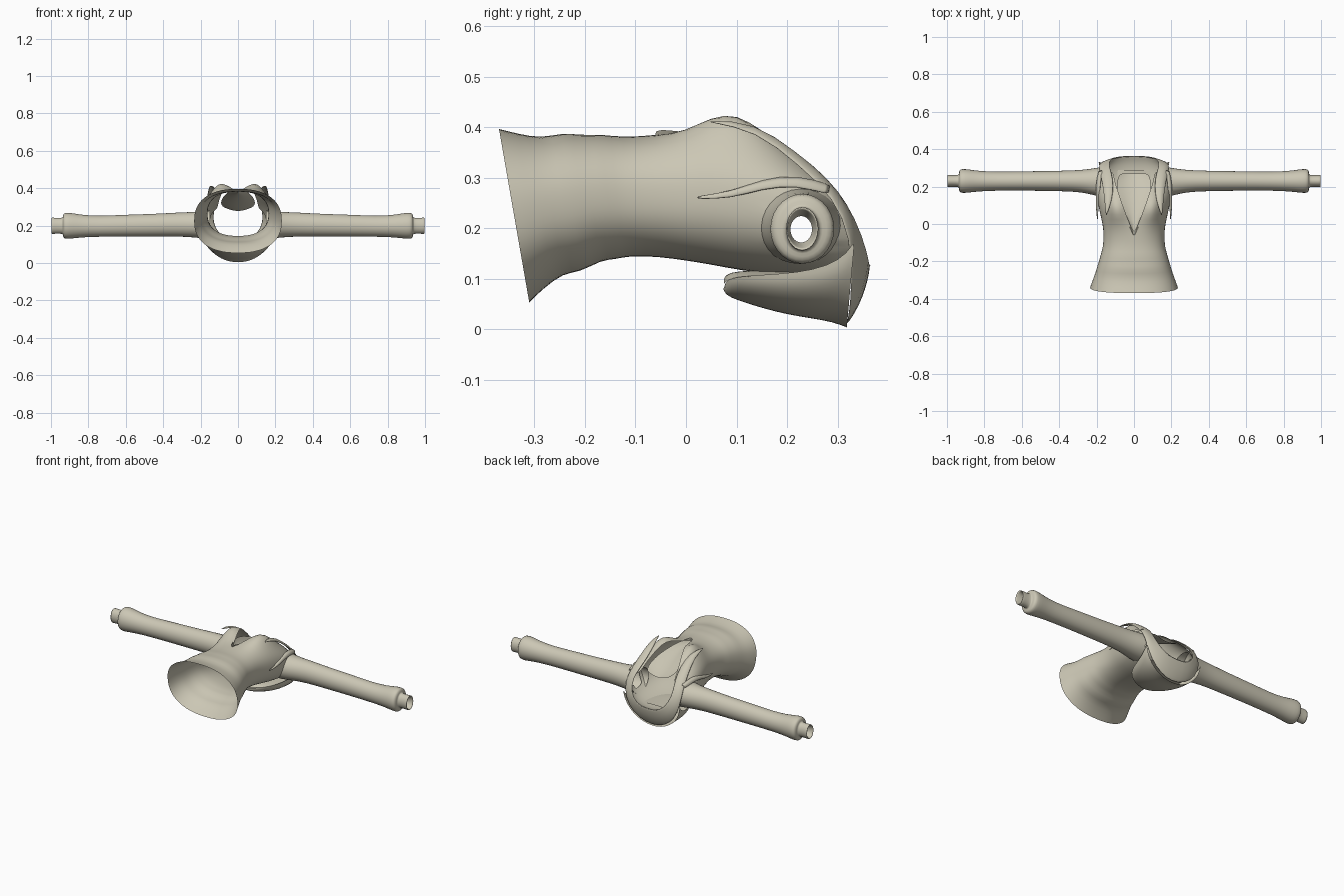
import bpy, bmesh, math

cloth = bpy.data.materials.new("khaki cloth")
cloth.diffuse_color = (0.60, 0.57, 0.46, 1)


def loft(name, rows, closed=False, drop=None, levels=1, mirror=False, thick=0):
    """Skin a list of equal-length rows of points."""
    bm = bmesh.new()
    grid = [[bm.verts.new(p) for p in row] for row in rows]
    n = len(rows[0])
    for a, b in zip(grid, grid[1:]):
        for i in range(n if closed else n - 1):
            j = (i + 1) % n
            bm.faces.new((a[i], a[j], b[j], b[i]))
    bmesh.ops.remove_doubles(bm, verts=bm.verts, dist=0.0005)
    if drop:
        bad = [f for f in bm.faces if drop(f.calc_center_median())]
        bmesh.ops.delete(bm, geom=bad, context='FACES')
    bmesh.ops.recalc_face_normals(bm, faces=bm.faces)
    me = bpy.data.meshes.new(name)
    bm.to_mesh(me)
    bm.free()
    me.materials.append(cloth)
    ob = bpy.data.objects.new(name, me)
    bpy.context.collection.objects.link(ob)
    if mirror:
        m = ob.modifiers.new("mirror", 'MIRROR')
        m.use_clip = True
    if thick:
        ob.modifiers.new("thickness", 'SOLIDIFY').thickness = thick
    if levels:
        s = ob.modifiers.new("smooth", 'SUBSURF')
        s.levels = s.render_levels = levels
    for p in me.polygons:
        p.use_smooth = True
    return ob


def spow(v, e):
    return math.copysign(abs(v) ** e, v)


# Torso: rings of (y top, z top, y bottom, z bottom, half width, neckline half width)
torso_rings = [
    (-.37, .397, -.31, .053, .235, 0), (-.335, .388, -.285, .078, .225, 0),
    (-.285, .378, -.242, .112, .207, 0), (-.245, .390, -.21, .112, .197, 0),
    (-.205, .384, -.168, .137, .184, 0), (-.17, .387, -.14, .138, .176, 0),
    (-.13, .380, -.11, .146, .165, 0), (-.06, .384, -.05, .143, .162, 0),
    (0, .390, 0, .136, .168, .022), (.05, .398, .05, .128, .18, .042),
    (.10, .395, .11, .116, .192, .06), (.15, .380, .18, .108, .20, .078),
    (.20, .355, .25, .102, .20, .095), (.235, .335, .32, .102, .185, .105),
    (.26, .315, .365, .125, .15, .11)]
N = 40
rows = []
for yt, zt, yb, zb, hw, gap in torso_rings:
    start = math.asin((gap / hw) ** (1 / .85))
    row = []
    for i in range(N + 1):
        t = start + (2 * math.pi - 2 * start) * i / N
        c = spow(math.cos(t), .85)
        x = hw * spow(math.sin(t), .85)
        y = (yt + yb) / 2 + (yt - yb) / 2 * c
        z = (zt + zb) / 2 + (zt - zb) / 2 * c
        if c > 0:   # chest fullness beside the neckline
            z += .05 * math.exp(-((abs(x) - .1) / .05) ** 2 - ((y - .09) / .08) ** 2)
        row.append((x, y, z))
    rows.append(row)
loft("torso", rows,
     drop=lambda c: abs(c.x) > .1 and math.hypot(c.y - .225, c.z - .2) < .045)

# Inner panel behind the V neckline
panel = []
for y, z, w in [(-.06, .378, .004), (.02, .368, .04), (.10, .345, .07),
                (.18, .315, .092), (.24, .288, .09), (.27, .278, .075)]:
    panel.append([(w * k / 3, y, z + .02 * (abs(k) / 3) ** 2) for k in range(-3, 4)])
loft("neckline_panel", panel)

# Sleeves with cuffs and inner wrist tubes: (x, y centre, z centre, y radius, z radius)
sleeve_rings = [
    (.15, .225, .205, .085, .078), (.20, .225, .205, .078, .074),
    (.25, .228, .205, .066, .069), (.32, .230, .206, .058, .066),
    (.45, .230, .202, .055, .062), (.60, .230, .200, .053, .060),
    (.74, .229, .196, .052, .057), (.83, .229, .197, .056, .061),
    (.885, .230, .199, .064, .070), (.92, .230, .199, .067, .073),
    (.934, .230, .199, .060, .066), (.936, .230, .199, .040, .048),
    (.938, .230, .199, .033, .044), (.97, .230, .199, .032, .043),
    (1.0, .230, .199, .034, .046), (.998, .230, .199, .030, .040),
    (.95, .228, .198, .022, .027)]
for side, label in ((1, "right"), (-1, "left")):
    rows = []
    for x, cy, cz, ry, rz in sleeve_rings:
        rows.append([(side * x, cy + ry * math.cos(a), cz + rz * math.sin(a))
                     for a in (2 * math.pi * k / 14 for k in range(14))])
    loft(label + "_sleeve", rows, closed=True)


def band(name, pairs, bulge, **kw):
    """Strip between inner and outer edges, swelling along the given direction."""
    rows = []
    for a, b, d in pairs:
        row = []
        for k in range(5):
            t = k / 4
            s = bulge * math.sin(math.pi * t)
            row.append(tuple(a[i] + (b[i] - a[i]) * t + s * d[i] for i in range(3)))
        rows.append(row)
    return loft(name, rows, mirror=True, **kw)


# Collar running from the nape over the shoulders to the chest
band("collar", [
    ((0, .365, .122), (0, .318, .003), (0, .6, -.3)),
    ((.08, .365, .135), (.085, .324, .025), (.2, .6, -.3)),
    ((.125, .350, .19), (.155, .330, .085), (.6, .6, 0)),
    ((.135, .318, .255), (.19, .328, .18), (.7, .6, .2)),
    ((.118, .275, .305), (.188, .295, .26), (.6, .4, .6)),
    ((.108, .21, .355), (.172, .225, .325), (.5, .2, .8)),
    ((.115, .13, .405), (.16, .14, .395), (.1, 0, 1)),
    ((.146, .045, .414), (.152, .045, .412), (0, 0, 0))], .012, thick=.005)

# Folded strap crossing above each armhole
band("shoulder_fold", [
    ((.165, .29, .285), (.19, .285, .265), (.5, 0, .5)),
    ((.180, .22, .308), (.205, .22, .285), (.5, 0, .5)),
    ((.182, .15, .298), (.205, .15, .278), (.5, 0, .5)),
    ((.190, .09, .272), (.204, .09, .258), (.5, 0, .5)),
    ((.194, .02, .265), (.198, .02, .258), (0, 0, 0))], .012, thick=.004)

# Hood lying behind the back: (y at bottom, y at sides, z bottom, z sides, half width)
hood = []
for yb, ys, zb, zs, hw in [
        (.074, .076, .080, .085, .012), (.078, .08, .068, .098, .06),
        (.10, .10, .058, .104, .105), (.15, .15, .042, .108, .14),
        (.20, .22, .029, .112, .163), (.25, .28, .021, .125, .178),
        (.29, .32, .014, .15, .187), (.318, .334, .003, .18, .19)]:
    row = []
    for k in range(17):
        t = math.pi * k / 16
        s = math.sin(t)
        row.append((hw * math.cos(t), ys + (yb - ys) * s, zs + (zb - zs) * s))
    hood.append(row)
loft("hood", hood)

# Upper layer of the hood against the back
top = [[(hw * k / 4, y, z + .012 * (1 - (k / 4) ** 2)) for k in range(-4, 5)]
       for y, z, hw in [(.075, .088, .012), (.08, .098, .06), (.10, .103, .105),
                        (.15, .106, .14), (.22, .104, .155), (.29, .104, .15)]]
loft("hood_top_layer", top)
